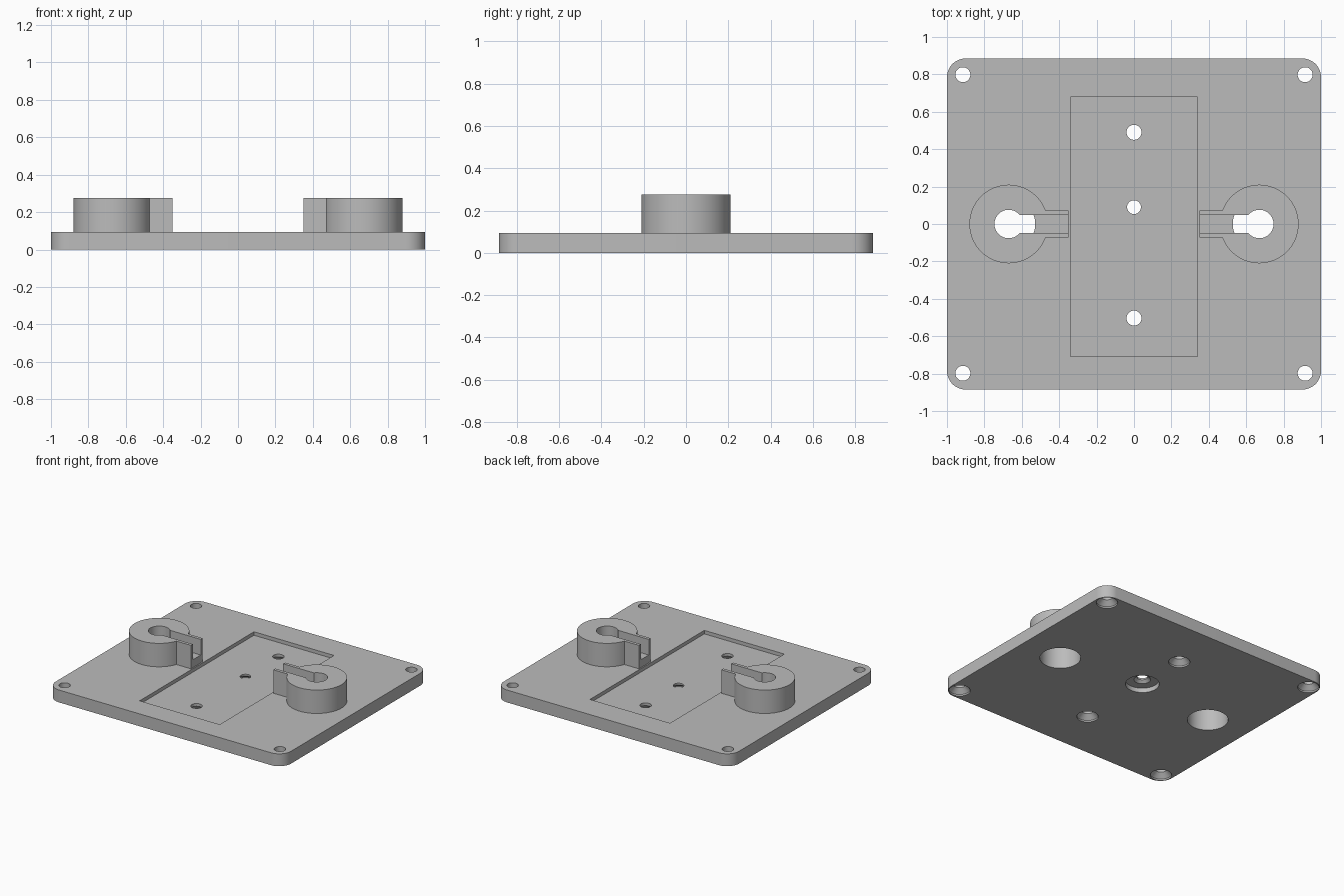
import bpy, bmesh
from math import sin, cos, asin, pi, radians

cube = bpy.data.objects.get("Cube")
if cube:
    bpy.data.objects.remove(cube, do_unlink=True)

# Main dimensions
HALF_X, HALF_Y, PLATE_TOP = 1.0, 0.885, 0.095
BOSS_X, BOSS_R, BOSS_TOP = 0.67, 0.21, 0.275
ARM_END, ARM_HALF, SLOT_HALF = 0.35, 0.072, 0.048
RECESS_FLOOR = 0.068

grey = bpy.data.materials.new("plain grey")
grey.use_nodes = True
grey.diffuse_color = (0.5, 0.5, 0.5, 1)
grey.node_tree.nodes["Principled BSDF"].inputs["Base Color"].default_value = (0.5, 0.5, 0.5, 1)


def loft(name, rings):
    """Solid skinned through matching rings of points, capped at both ends."""
    bm = bmesh.new()
    loops = [[bm.verts.new(p) for p in ring] for ring in rings]
    n = len(loops[0])
    for low, high in zip(loops, loops[1:]):
        for i in range(n):
            j = (i + 1) % n
            bm.faces.new((low[i], low[j], high[j], high[i]))
    bm.faces.new(loops[0][::-1])
    bm.faces.new(loops[-1])
    bmesh.ops.recalc_face_normals(bm, faces=bm.faces)
    mesh = bpy.data.meshes.new(name)
    bm.to_mesh(mesh)
    bm.free()
    mesh.materials.append(grey)
    obj = bpy.data.objects.new(name, mesh)
    bpy.context.collection.objects.link(obj)
    return obj


def arc(x, y, r, start, end, steps):
    return [(x + r * cos(start + (end - start) * i / steps),
             y + r * sin(start + (end - start) * i / steps)) for i in range(steps + 1)]


def prism(name, outline, z0, z1):
    return loft(name, [[(x, y, z) for x, y in outline] for z in (z0, z1)])


def box(name, x0, x1, y0, y1, z0, z1):
    return prism(name, [(x0, y0), (x1, y0), (x1, y1), (x0, y1)], z0, z1)


def turned(name, x, y, profile):
    """Round solid from (radius, height) pairs."""
    return loft(name, [[(px, py, z) for px, py in arc(x, y, r, 0, 2 * pi, 64)[:-1]]
                       for r, z in profile])


def cut(target, cutter):
    cutter.hide_render = True
    mod = target.modifiers.new("cut", 'BOOLEAN')
    mod.operation, mod.solver, mod.object = 'DIFFERENCE', 'EXACT', cutter
    bpy.context.view_layer.objects.active = target
    bpy.ops.object.modifier_apply(modifier=mod.name)
    bpy.data.objects.remove(cutter, do_unlink=True)


# Base plate with rounded corners
R = 0.1
outline = []
for k, (sx, sy) in enumerate([(1, 1), (-1, 1), (-1, -1), (1, -1)]):
    outline += arc(sx * (HALF_X - R), sy * (HALF_Y - R), R, k * pi / 2, (k + 1) * pi / 2, 12)
plate = prism("base_plate", outline, 0, PLATE_TOP)

# Shallow rectangular recess
cut(plate, box("recess_cutter", -0.34, 0.34, -0.708, 0.68, RECESS_FLOOR, 0.2))

# Countersunk screw holes, opening wide underneath
screw = [(0.075, -0.02), (0.075, 0.012), (0.04, 0.047), (0.04, 0.2)]
spots = [(sx * 0.915, sy * 0.798) for sx in (-1, 1) for sy in (-1, 1)]
spots += [(0, 0.49), (0, -0.503)]
for x, y in spots:
    cut(plate, turned("screw_cutter", x, y, screw))

# Stepped hole near the middle
cut(plate, turned("middle_cutter", 0, 0.09,
                  [(0.118, -0.02), (0.118, 0.035), (0.058, 0.036), (0.037, 0.055), (0.037, 0.2)]))

# Keyhole bosses: round body with a slotted arm pointing inwards
bosses = []
for side, name in ((1, "left_boss"), (-1, "right_boss")):
    a = asin(ARM_HALF / BOSS_R)
    body = arc(BOSS_X, 0, BOSS_R, pi + a, 3 * pi - a, 80)
    body += [(ARM_END, ARM_HALF), (ARM_END, -ARM_HALF)]
    boss = prism(name, [(side * x, y) for x, y in body], PLATE_TOP, BOSS_TOP)
    x = side * BOSS_X
    for target in (plate, boss):
        cut(target, turned("pocket_cutter", x, 0, [(0.142, -0.02), (0.142, 0.2)]))
    cut(boss, turned("eye_cutter", x, 0, [(0.076, 0.1), (0.076, 0.3)]))
    x0, x1 = sorted((side * (ARM_END - 0.05), x))
    cut(boss, box("slot_cutter", x0, x1, -SLOT_HALF, SLOT_HALF, 0.155, 0.3))
    bosses.append(boss)

# Smooth round walls, crisp edges
bpy.ops.object.select_all(action='DESELECT')
for obj in [plate] + bosses:
    obj.select_set(True)
bpy.context.view_layer.objects.active = plate
bpy.ops.object.shade_smooth_by_angle(angle=radians(25))
